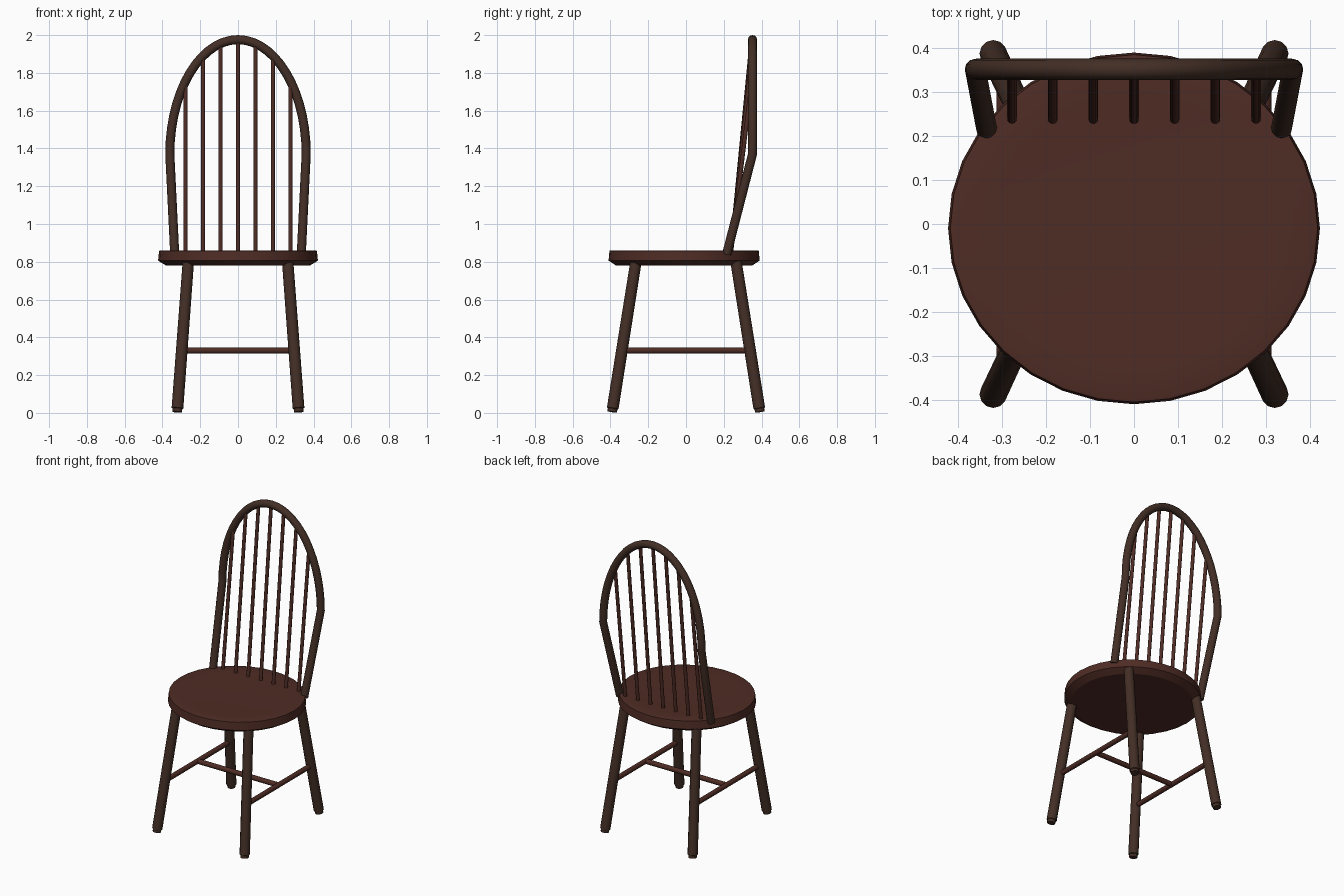
import bpy, bmesh, math
from mathutils import Vector

if "Cube" in bpy.data.objects:
    bpy.data.objects.remove(bpy.data.objects["Cube"])


def material(name, rgb):
    m = bpy.data.materials.new(name)
    m.diffuse_color = (*rgb, 1)
    m.use_nodes = True
    m.node_tree.nodes["Principled BSDF"].inputs["Base Color"].default_value = m.diffuse_color
    return m


RED = material("reddish brown wood", (0.078, 0.025, 0.018))
DARK = material("dark brown wood", (0.056, 0.028, 0.019))


def finish(bm, name, mat, angle):
    bmesh.ops.recalc_face_normals(bm, faces=bm.faces)
    me = bpy.data.meshes.new(name)
    bm.to_mesh(me)
    bm.free()
    me.materials.append(mat)
    ob = bpy.data.objects.new(name, me)
    bpy.context.collection.objects.link(ob)
    bpy.ops.object.select_all(action='DESELECT')
    ob.select_set(True)
    bpy.context.view_layer.objects.active = ob
    bpy.ops.object.shade_smooth_by_angle(angle=math.radians(angle))
    return ob


def skin(bm, rings):
    """Join equal rings of points into a closed, capped skin."""
    vs = [[bm.verts.new(p) for p in r] for r in rings]
    n = len(vs[0])
    for a, b in zip(vs, vs[1:]):
        for i in range(n):
            j = (i + 1) % n
            bm.faces.new((a[i], a[j], b[j], b[i]))
    bm.faces.new(vs[0][::-1])
    bm.faces.new(vs[-1])


def tube(name, pts, radii, mat, sides=12):
    pts = [Vector(p) for p in pts]
    if not isinstance(radii, (list, tuple)):
        radii = [radii] * len(pts)
    rings = []
    for k, (p, r) in enumerate(zip(pts, radii)):
        t = Vector()
        if k > 0:
            t += (p - pts[k - 1]).normalized()
        if k < len(pts) - 1:
            t += (pts[k + 1] - p).normalized()
        t.normalize()
        ref = Vector((0, 0, 1)) if abs(t.y) > 0.8 else Vector((0, 1, 0))
        u = t.cross(ref).normalized()
        v = t.cross(u)
        rings.append([p + r * (math.cos(a) * u + math.sin(a) * v)
                      for a in (2 * math.pi * i / sides for i in range(sides))])
    bm = bmesh.new()
    skin(bm, rings)
    return finish(bm, name, mat, 35)


# Seat: 32-sided oval with undercut lower edge and a faintly dished top
profile = [(0.90, 0.78), (1.0, 0.806), (0.988, 0.858), (0.97, 0.86), (0.77, 0.856)]
bm = bmesh.new()
skin(bm, [[(0.423 * s * math.cos(a), -0.01 + 0.40 * s * math.sin(a), z)
           for a in (math.tau * i / 32 for i in range(32))] for s, z in profile])
finish(bm, "seat", RED, 25)

# Splayed legs with a small narrower foot
for sx, side in ((-1, "left"), (1, "right")):
    for sy, end in ((-1, "front"), (1, "back")):
        top = Vector((sx * 0.263, sy * 0.265, 0.80))
        foot = Vector((sx * 0.322, sy * 0.391, 0.005))
        step = foot.lerp(top, 0.022)
        tube(f"{end}_leg_{side}", [foot, step, step.lerp(top, 0.003), top],
             [0.025, 0.026, 0.031, 0.030], DARK)
    # Side stretcher between front and back leg
    tube(f"side_stretcher_{side}", [(sx * 0.297, -0.335, 0.33), (sx * 0.297, 0.335, 0.33)],
         0.016, RED)

# Cross stretcher
tube("cross_stretcher", [(-0.297, 0, 0.33), (0.297, 0, 0.33)], 0.016, RED)

# Bow: slanted posts joined by an upright half-oval hoop
W, H, Z0, YB = 0.361, 0.606, 1.37, 0.352
arch = [(-W * math.cos(math.pi * i / 28), YB, Z0 + H * math.sin(math.pi * i / 28))
        for i in range(29)]
tube("back_bow", [(-0.335, 0.215, 0.84)] + arch + [(0.335, 0.215, 0.84)], 0.024, DARK)

# Spindles leaning back from the seat into the bow
for i in range(-3, 4):
    x = i * 0.0925
    z_top = Z0 + H * math.sqrt(1 - (x / W) ** 2)
    tube(f"spindle_{i + 4}", [(x, 0.238, 0.845), (x, 0.348, z_top)], 0.011, RED)
